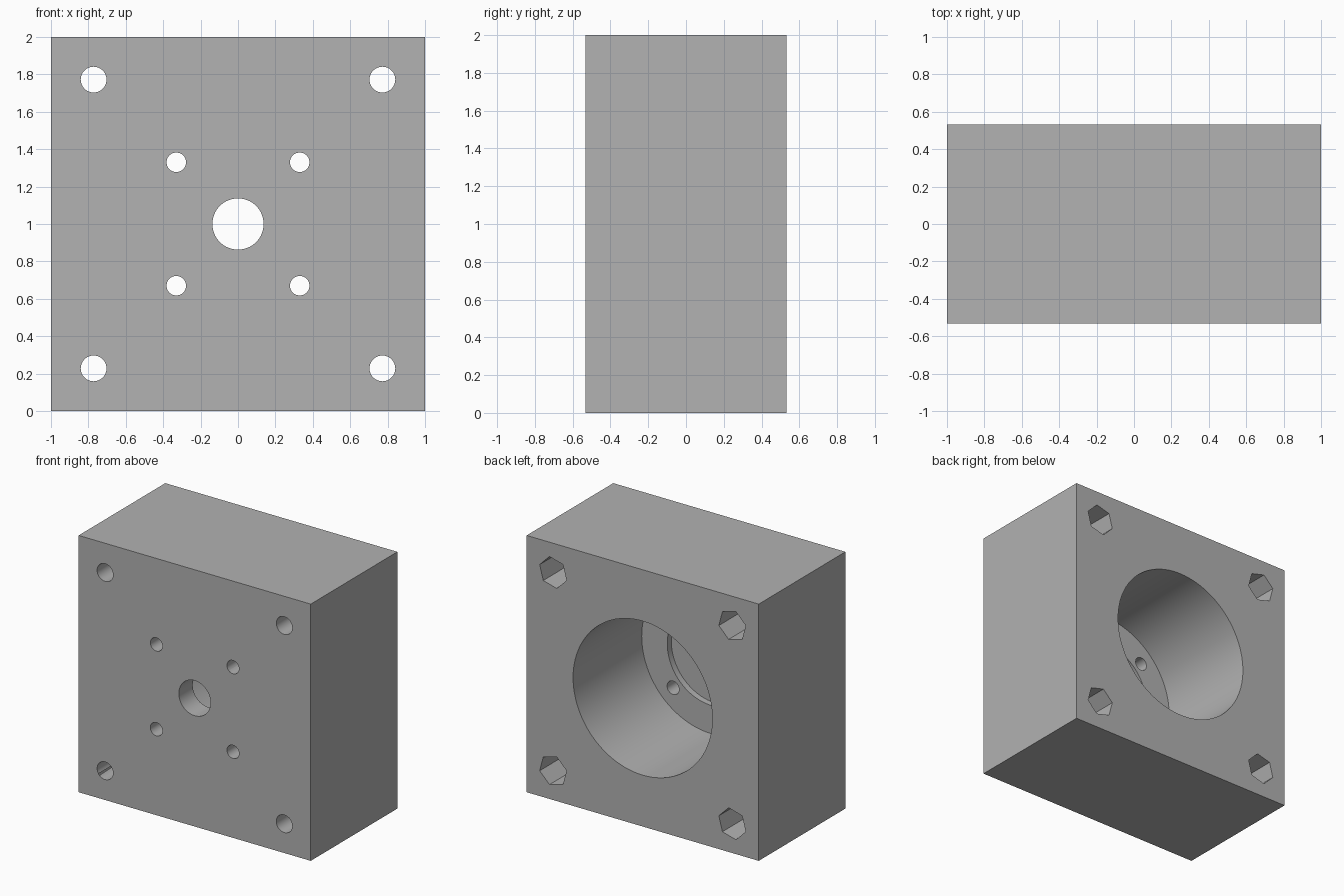
import bpy
import bmesh
from math import cos, sin, pi, radians

if "Cube" in bpy.data.objects:
    bpy.data.objects.remove(bpy.data.objects["Cube"])

FRONT, BACK = -0.533, 0.533
MID = 1.0          # height of the bore axis
OVER = 0.1         # cutters overshoot the open faces

grey = bpy.data.materials.new("plain grey")
grey.use_nodes = True
grey.diffuse_color = (0.445, 0.445, 0.445, 1)
grey.node_tree.nodes["Principled BSDF"].inputs["Base Color"].default_value = grey.diffuse_color


def prism(name, outline, y0, y1):
    """Solid with an (x, z) outline, running from y0 to y1."""
    bm = bmesh.new()
    face = bm.faces.new([bm.verts.new((x, y0, z)) for x, z in outline])
    ext = bmesh.ops.extrude_face_region(bm, geom=[face])
    moved = [v for v in ext["geom"] if isinstance(v, bmesh.types.BMVert)]
    bmesh.ops.translate(bm, verts=moved, vec=(0, y1 - y0, 0))
    bmesh.ops.recalc_face_normals(bm, faces=bm.faces)
    mesh = bpy.data.meshes.new(name)
    bm.to_mesh(mesh)
    bm.free()
    mesh.materials.append(grey)
    obj = bpy.data.objects.new(name, mesh)
    bpy.context.collection.objects.link(obj)
    return obj


def ring(x, z, r, sides, turn=0.0):
    return [(x + r * cos(turn + 2 * pi * i / sides),
             z + r * sin(turn + 2 * pi * i / sides)) for i in range(sides)]


# Solid block
block = prism("mounting_block", [(-1, 0), (1, 0), (1, 2), (-1, 2)], FRONT, BACK)


def cut(outline, y0, y1):
    """Subtract a prism from the block and discard the cutter."""
    cutter = prism("cutter", outline, y0, y1)
    cutter.hide_render = True
    mod = block.modifiers.new("cut", "BOOLEAN")
    mod.operation = "DIFFERENCE"
    mod.solver = "EXACT"
    mod.object = cutter
    bpy.context.view_layer.objects.active = block
    bpy.ops.object.modifier_apply(modifier=mod.name)
    mesh = cutter.data
    bpy.data.objects.remove(cutter)
    bpy.data.meshes.remove(mesh)


# Large rear bore, shallow recess in its floor, and shaft hole
FLOOR = BACK - 0.845
cut(ring(0, MID, 0.6, 96), FLOOR, BACK + OVER)
cut(ring(0, MID, 0.38, 96), FLOOR - 0.05, FLOOR + OVER)
cut(ring(0, MID, 0.137, 64), FRONT - OVER, FLOOR + OVER)

# Screw holes, corner bolt holes and hexagonal nut pockets
for sx in (-1, 1):
    for sz in (-1, 1):
        cut(ring(sx * 0.33, MID + sz * 0.33, 0.052, 32), FRONT - OVER, FLOOR + OVER)
        bx, bz = sx * 0.772, MID + sz * 0.772
        cut(ring(bx, bz, 0.069, 32), FRONT - OVER, BACK + OVER)
        # one flat of each pocket faces its corner of the block
        cut(ring(bx, bz, 0.12, 6, radians(sx * sz * 15)), BACK - 0.6, BACK + OVER)

bpy.ops.object.select_all(action="DESELECT")
block.select_set(True)
bpy.context.view_layer.objects.active = block
bpy.ops.object.shade_smooth_by_angle(angle=radians(30))
